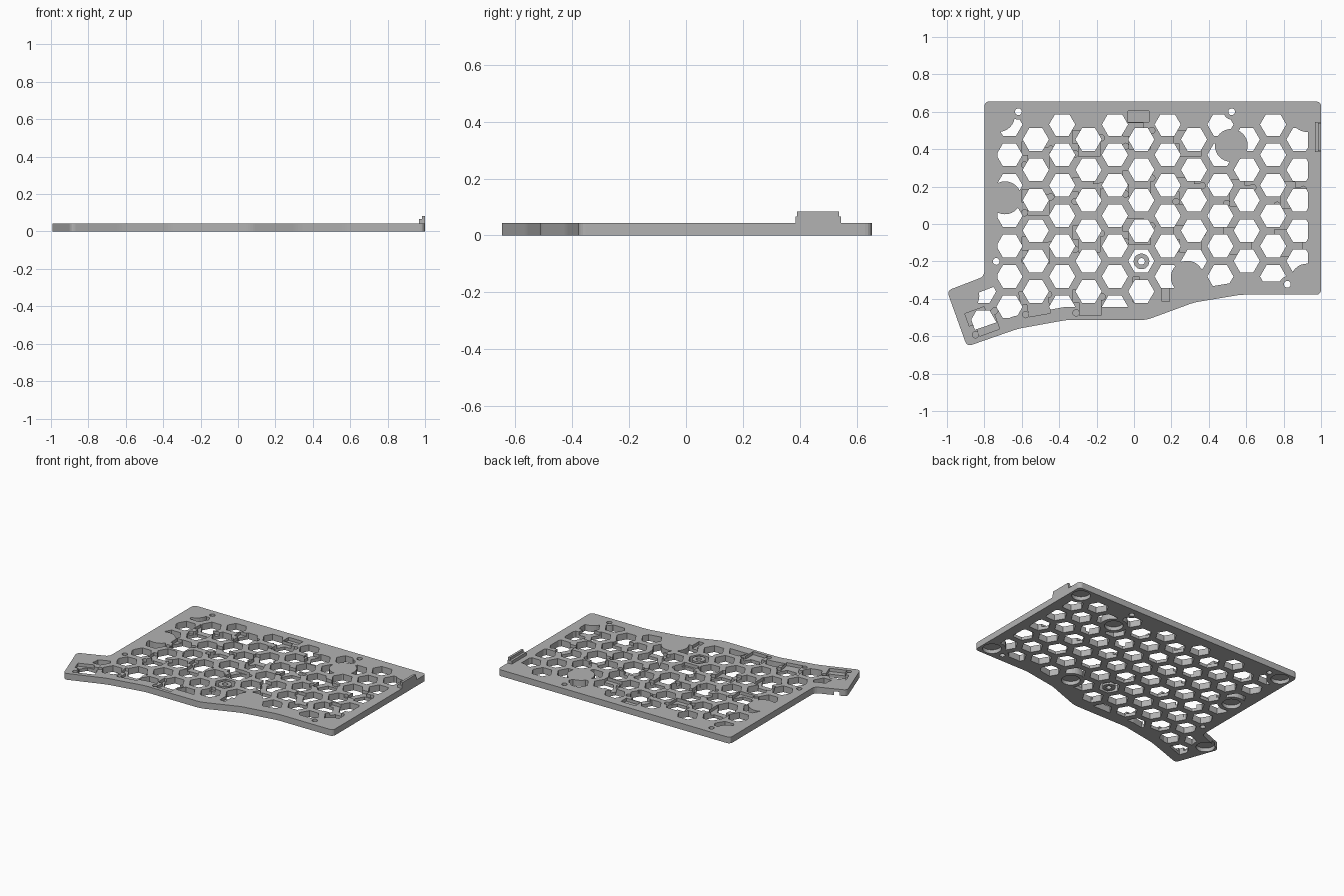
import bpy, bmesh
from math import cos, sin, pi, radians
from mathutils import Vector, Matrix

cube = bpy.data.objects.get("Cube")
if cube:
    bpy.data.objects.remove(cube, do_unlink=True)

T = 0.044          # plate thickness
FLOOR = 0.022      # floor of the top pockets
grey = bpy.data.materials.new("plate grey")
grey.use_nodes = True
grey.diffuse_color = (0.45, 0.45, 0.45, 1)
grey.node_tree.nodes["Principled BSDF"].inputs["Base Color"].default_value = (0.45, 0.45, 0.45, 1)


def ring(x, y, r, n):
    return [(x + r * cos(2 * pi * k / n), y + r * sin(2 * pi * k / n)) for k in range(n)]


def rect(x, y, w, h):
    return [(x - w / 2, y - h / 2), (x + w / 2, y - h / 2), (x + w / 2, y + h / 2), (x - w / 2, y + h / 2)]


def prisms(name, polys, z0, z1, bevel=0):
    """One object holding an upright prism for each polygon."""
    bm = bmesh.new()
    for poly in polys:
        low = [bm.verts.new((x, y, z0)) for x, y in poly]
        high = [bm.verts.new((x, y, z1)) for x, y in poly]
        bm.faces.new(low[::-1])
        bm.faces.new(high)
        for k in range(len(poly)):
            j = (k + 1) % len(poly)
            bm.faces.new((low[k], low[j], high[j], high[k]))
    if bevel:
        uprights = [e for e in bm.edges if abs(e.verts[0].co.z - e.verts[1].co.z) > 0.001]
        bmesh.ops.bevel(bm, geom=uprights, offset=bevel, segments=4, profile=0.5, affect='EDGES')
    bmesh.ops.recalc_face_normals(bm, faces=bm.faces)
    mesh = bpy.data.meshes.new(name)
    bm.to_mesh(mesh)
    bm.free()
    mesh.materials.append(grey)
    ob = bpy.data.objects.new(name, mesh)
    bpy.context.collection.objects.link(ob)
    return ob


def combine(target, cutters):
    """Apply boolean steps to the target, then remove the cutters."""
    for op, cutter in cutters:
        mod = target.modifiers.new("cut", 'BOOLEAN')
        mod.operation, mod.object, mod.solver, mod.use_self = op, cutter, 'EXACT', True
    bpy.context.view_layer.update()
    mesh = bpy.data.meshes.new_from_object(target.evaluated_get(bpy.context.evaluated_depsgraph_get()))
    target.modifiers.clear()
    target.data = mesh
    for op, cutter in cutters:
        bpy.data.objects.remove(cutter, do_unlink=True)


def inset(poly, d):
    """Move every side of a counter-clockwise polygon inward by d."""
    out = []
    for k, p in enumerate(poly):
        p, a, b = Vector(p), Vector(poly[k - 1]), Vector(poly[(k + 1) % len(poly)])
        u, v = (p - a).normalized(), (b - p).normalized()
        m, n = Vector((-u.y, u.x)), Vector((-v.y, v.x))
        out.append(tuple(p + (m + n) * d / (1 + m.dot(n))))
    return out


# Outer outline, counter-clockwise
outline = [(-0.8, 0.655), (-0.8, -0.28), (-1.0, -0.357), (-0.893, -0.655), (-0.62, -0.56),
           (-0.36, -0.513), (0.067, -0.513), (0.32, -0.42), (0.57, -0.378), (1.0, -0.378), (1.0, 0.655)]
feet = [(-0.725, 0.58), (0.925, 0.58), (0.925, -0.3), (-0.915, -0.385),
        (0.52, 0.42), (0.285, -0.285), (-0.69, 0.14)]
screws = [(-0.618, 0.6), (0.522, 0.6), (-0.737, -0.2), (0.04, -0.2), (0.82, -0.322)]

# Honeycomb: holes kept inside the rim and clear of the feet and screws
counts = [7, 6, 7, 6, 7, 6, 6, 5, 6, 5, 6, 5]
hexes = [ring(-0.807, y, 0.07, 6) for y in (-0.361, -0.523)]
for col, count in enumerate(counts):
    top = 0.452 if col % 2 else 0.532
    hexes += [ring(-0.666 + 0.141 * col, top - 0.1625 * row, 0.07, 6) for row in range(count)]
honeycomb = prisms("honeycomb_cutter", hexes, -0.05, 0.1)
combine(honeycomb, [
    ('INTERSECT', prisms("rim_limit", [inset(outline, 0.07)], -0.08, 0.15)),
    ('DIFFERENCE', prisms("foot_bosses", [ring(x, y, 0.088, 32) for x, y in feet], -0.1, 0.2)),
    ('DIFFERENCE', prisms("screw_bosses", [ring(x, y, 0.042, 24) for x, y in screws], -0.12, 0.25)),
])

# Stepped switch pockets in staggered columns, plus the turned thumb keys
keys = []
for col, top in enumerate((0.37, 0.43, 0.47, 0.43, 0.42, 0.41)):
    for row in range(3):
        if col < 4 or row:
            keys.append((-0.525 + 0.27 * col, top - 0.255 * row, 0))
keys += [(-0.25, -0.42, 0), (-0.53, -0.42, 10), (-0.81, -0.52, 20)]
socket = [rect(-0.02, 0.035, 0.11, 0.07), rect(0.015, -0.015, 0.115, 0.11),
          ring(0.08, 0.03, 0.017, 16), ring(-0.06, -0.055, 0.017, 16)]
pockets = []
for x, y, turn in keys:
    rot = Matrix.Rotation(radians(turn), 2)
    for poly in socket:
        pockets.append([tuple(rot @ Vector(p) + Vector((x, y))) for p in poly])
# Component pockets
pockets += [rect(0.025, 0.575, 0.112, 0.06), rect(0.013, -0.35, 0.035, 0.135), rect(0.17, -0.378, 0.04, 0.075)]

# Plate
plate = prisms("case_plate", [outline], 0, T, bevel=0.025)
combine(plate, [
    ('DIFFERENCE', honeycomb),
    ('DIFFERENCE', prisms("pocket_cutter", pockets, FLOOR, 0.12)),
    ('DIFFERENCE', prisms("screw_holes", [ring(x, y, 0.018, 20) for x, y in screws], -0.07, 0.14)),
    ('DIFFERENCE', prisms("foot_recesses", [ring(x, y, 0.06, 32) for x, y in feet], -0.06, 0.026)),
])

# Stepped tab on the left edge
prisms("tab_base", [rect(0.984, 0.465, 0.032, 0.16)], T - 0.004, 0.066)
prisms("tab_top", [rect(0.992, 0.465, 0.016, 0.148)], 0.062, 0.084)
